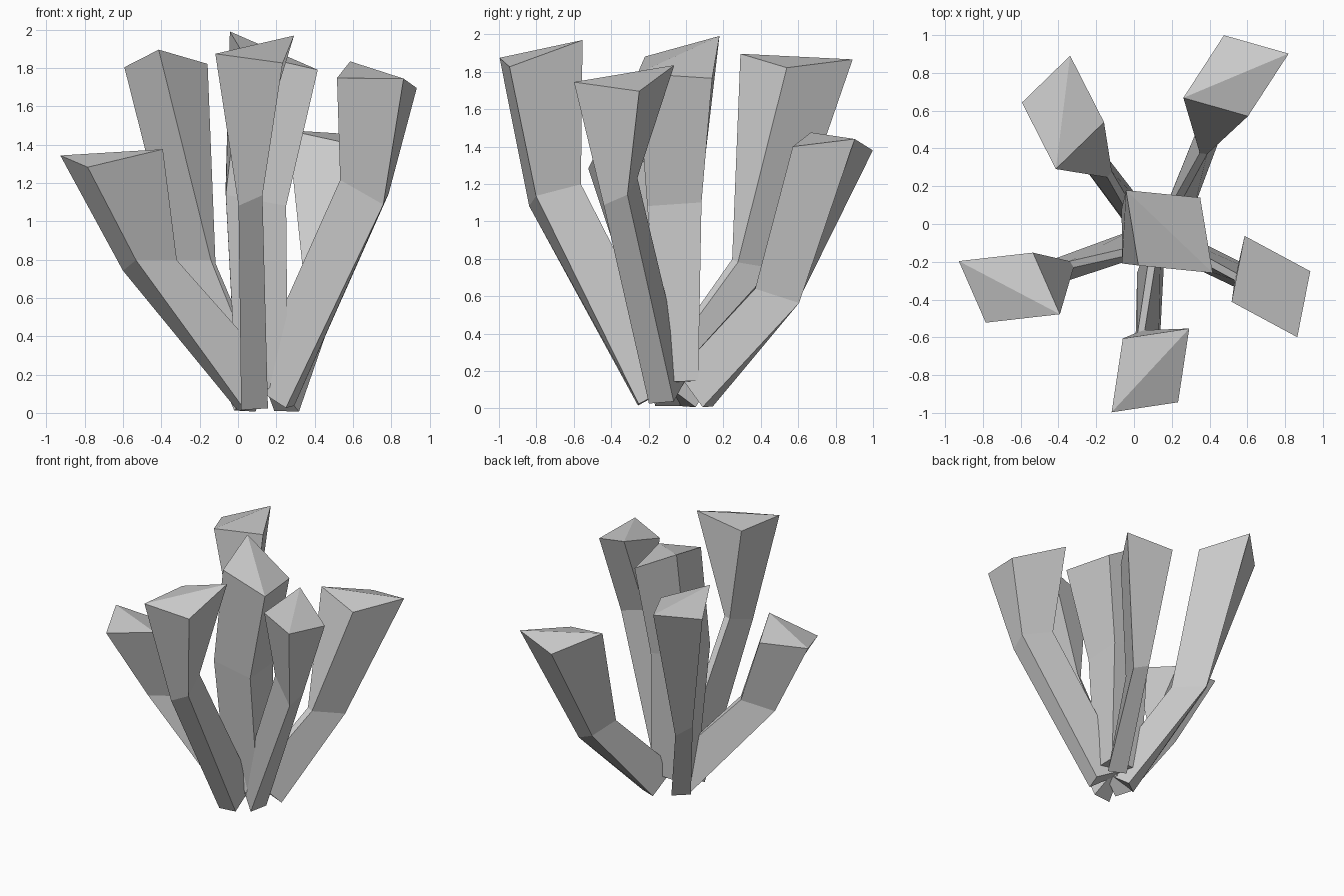
import bpy, bmesh
from math import radians, cos, sin
from mathutils import Vector

old = bpy.data.objects.get("Cube")
if old:
    bpy.data.objects.remove(old, do_unlink=True)

UP = Vector((0, 0, 1))

stone = bpy.data.materials.new("plain grey")
stone.use_nodes = True
grey = (0.6, 0.6, 0.6, 1)
stone.diffuse_color = grey
stone.node_tree.nodes["Principled BSDF"].inputs["Base Color"].default_value = grey


def outward(degrees):
    """Horizontal direction, and the sideways direction clockwise of it."""
    r = Vector((cos(radians(degrees)), sin(radians(degrees)), 0))
    return r, r.cross(UP)


def ring(bm, centre, depth, width, inner=1, warp=0):
    """Four corners from full edge vectors; inner narrows the inner edge,
    warp lifts one diagonal and lowers the other."""
    back = centre - (depth + width) / 2
    corners = (back + depth, back + depth + width, back + width * inner, back)
    return [bm.verts.new(c + UP * lift) for c, lift in zip(corners, (-warp, warp) * 2)]


def stalk(name, base, knee, tip, yaw, tip_slope, knee_slope, twist=25, foot_twist=10,
          foot_size=(.26, .14), knee_size=(.25, .13), drop=.055, inner=.3, tip_width=.34):
    base, knee, tip = Vector(base), Vector(knee), Vector(tip)
    bm = bmesh.new()

    # foot: square to the stem
    r, t = outward(yaw + foot_twist)
    stem = (knee - base).normalized()
    depth = (r - stem * r.dot(stem)).normalized()
    foot = ring(bm, base, depth * foot_size[0], depth.cross(stem) * foot_size[1], inner)

    # knee: where the stem bends and starts to flare
    r, t = outward(yaw + twist)
    middle = ring(bm, knee, (r + UP * knee_slope) * knee_size[0],
                  t * knee_size[1] - UP * drop, inner)

    # flared tip, skewed and slightly warped
    r, t = outward(yaw)
    r = r + UP * tip_slope
    top = ring(bm, tip, r * .395, t * tip_width + r * .105, warp=.034)

    for low, high in ((foot, middle), (middle, top)):
        for k in range(4):
            n = (k + 1) % 4
            bm.faces.new((low[k], low[n], high[n], high[k]))
    bm.faces.new(foot)
    bm.faces.new((top[0], top[1], top[3]))
    bm.faces.new((top[1], top[2], top[3]))
    bmesh.ops.recalc_face_normals(bm, faces=bm.faces)

    mesh = bpy.data.meshes.new(name)
    bm.to_mesh(mesh)
    bm.free()
    mesh.materials.append(stone)
    bpy.context.collection.objects.link(bpy.data.objects.new(name, mesh))


# cluster of stalks spreading from one foot
stalk("back_left_stalk", (.22, .03, .1), (.43, .49, .61), (.54, .785, 1.424), 57, -.07, -.15)
stalk("back_right_stalk", (.1, -.07, .09), (-.2, .375, .77), (-.376, .591, 1.847), 117, -.06, 0)
stalk("right_stalk", (.11, -.07, .1), (-.46, -.24, .77), (-.66, -.337, 1.326), 186.5, -.065, 0)
stalk("front_stalk", (.08, -.14, .08), (.03, -.7, 1.14), (.087, -.775, 1.888), 261.4, -.19, -.25)
stalk("left_stalk", (.16, -.1, .09), (.65, -.35, 1.16), (.725, -.331, 1.756), -28.3, -.18, -.36,
      twist=16)
# the upright middle stalk has a broad, untwisted stem
stalk("centre_stalk", (.125, -.03, .14), (.093, -.063, 1.12), (.187, -.04, 1.857), -5.7, -.4, -.18,
      twist=6, foot_twist=6, foot_size=(.27, .19), knee_size=(.315, .29), drop=.02, inner=1,
      tip_width=.39)
